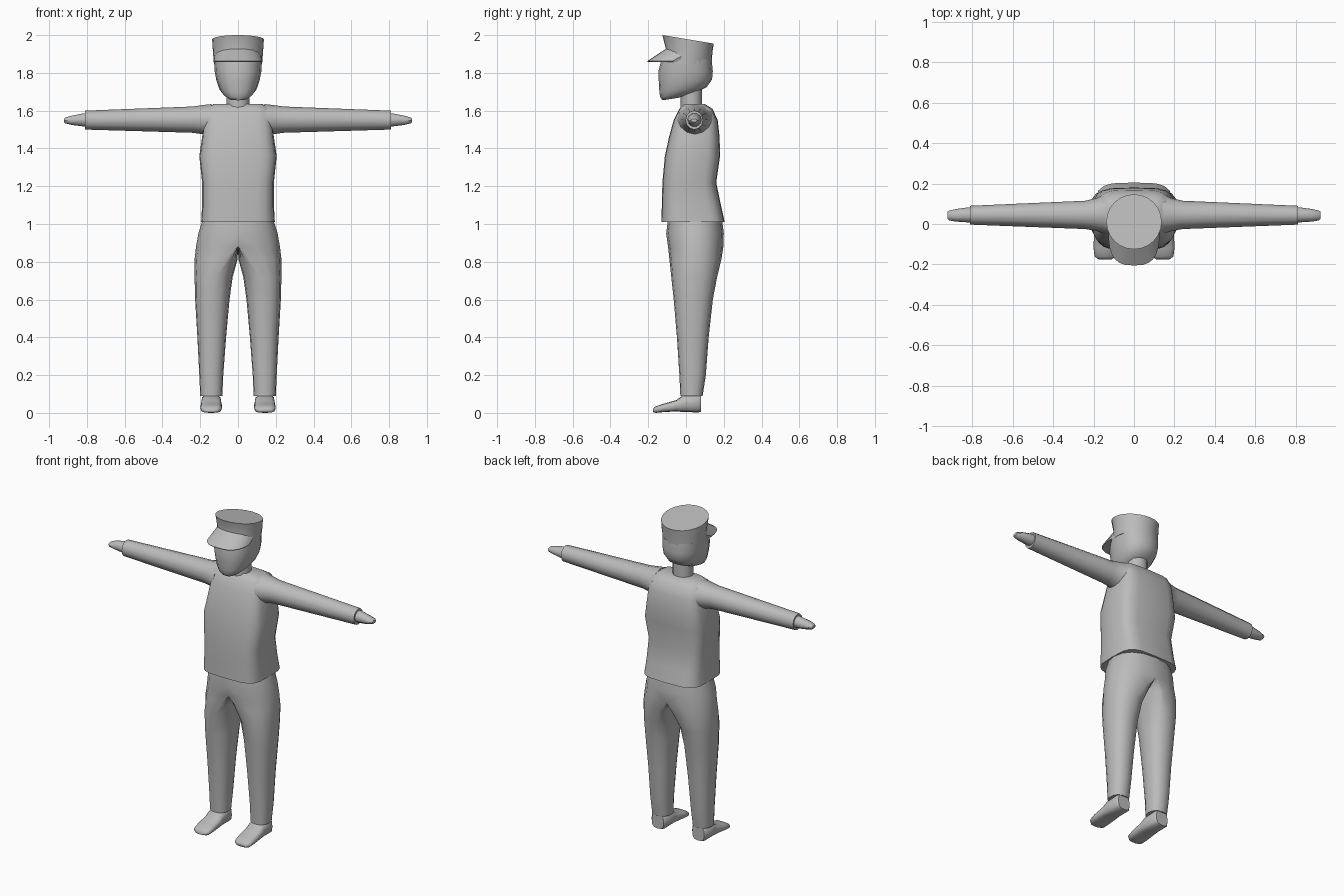
import bpy, bmesh, math
from mathutils import Vector

if "Cube" in bpy.data.objects:
    bpy.data.objects.remove(bpy.data.objects["Cube"])

grey = bpy.data.materials.new("plain grey")
grey.diffuse_color = (0.5, 0.5, 0.5, 1)
grey.use_nodes = True
grey.node_tree.nodes["Principled BSDF"].inputs["Base Color"].default_value = grey.diffuse_color


def oval(a0, a1, b0, b1, sides, power=2.0, flat=0.0):
    """Rounded outline between two ranges; flat pushes the low-a half onto a0."""
    pts = []
    for i in range(sides):
        t = 2 * math.pi * i / sides
        c, s = math.cos(t), math.sin(t)
        u = math.copysign(abs(c) ** (2 / power), c) if abs(c) > 1e-6 else 0.0
        v = math.copysign(abs(s) ** (2 / power), s) if abs(s) > 1e-6 else 0.0
        a = (a0 + a1) / 2 + u * (a1 - a0) / 2
        d = a0 + max(u, 0) * (a1 - a0)
        pts.append((a + (d - a) * flat, (b0 + b1) / 2 + v * (b1 - b0) / 2))
    return pts


def loft(name, rings, mirror=False, angle=40, caps=True):
    """Skin a stack of equal-sized point rings."""
    bm = bmesh.new()
    loops = [[bm.verts.new(p) for p in r] for r in rings]
    n = len(loops[0])
    for lo, hi in zip(loops, loops[1:]):
        for i in range(n):
            j = (i + 1) % n
            bm.faces.new((lo[i], lo[j], hi[j], hi[i]))
    if caps:
        bm.faces.new(loops[0][::-1])
        bm.faces.new(loops[-1])
    bmesh.ops.recalc_face_normals(bm, faces=bm.faces)
    if mirror:  # open the seam on the centre plane
        seam = [f for f in bm.faces if all(abs(v.co.x) < 1e-4 for v in f.verts)]
        bmesh.ops.delete(bm, geom=seam, context='FACES')
    mesh = bpy.data.meshes.new(name)
    bm.to_mesh(mesh)
    bm.free()
    mesh.materials.append(grey)
    ob = bpy.data.objects.new(name, mesh)
    bpy.context.collection.objects.link(ob)
    bpy.ops.object.select_all(action='DESELECT')
    ob.select_set(True)
    bpy.context.view_layer.objects.active = ob
    bpy.ops.object.shade_smooth_by_angle(angle=math.radians(angle))
    if mirror:
        ob.modifiers.new("mirror", 'MIRROR').use_clip = True
    return ob


def level(z, x0, x1, y0, y1, sides, power=2.0, flat=0.0):
    return [(x, y, z) for x, y in oval(x0, x1, y0, y1, sides, power, flat)]


def across_x(x, y0, y1, z0, z1, sides):
    return [(x, y, z) for y, z in oval(y0, y1, z0, z1, sides)]


def across_y(y, x0, x1, z0, z1, sides, power):
    return [(x, y, z) for x, z in oval(x0, x1, z0, z1, sides, power)]


# Jacket body: z, half width, front, back
body = [(1.01, .195, -.13, .205), (1.10, .19, -.128, .185),
        (1.22, .19, -.125, .16), (1.36, .205, -.112, .18),
        (1.46, .19, -.09, .178), (1.55, .18, -.065, .168),
        (1.61, .17, -.035, .14), (1.635, .13, -.01, .10)]
loft("jacket", [level(z, -w, w, f, b, 20, 4) for z, w, f, b in body], angle=50)

# Trousers: z, inner, outer, front, back, flatness of the inside
legs = [(1.03, 0, .185, -.095, .19, 1), (.95, 0, .21, -.105, .20, 1),
        (.88, 0, .222, -.095, .198, 1), (.815, .002, .23, -.088, .188, .5),
        (.72, .028, .23, -.078, .165, .1), (.60, .045, .227, -.065, .142, 0),
        (.40, .063, .215, -.048, .12, 0), (.20, .078, .205, -.035, .105, 0),
        (.09, .083, .20, -.03, .088, 0)]
loft("trousers", [level(z, a, b, f, k, 16, 2.3, fl) for z, a, b, f, k, fl in legs],
     mirror=True, angle=60)

# Shoes run from heel to toe: y, inner, outer, bottom, top
shoe = [(.08, .10, .183, .005, .098), (.065, .088, .195, .003, .10),
        (-.015, .088, .195, .004, .095), (-.05, .085, .198, .008, .068),
        (-.12, .085, .20, .004, .048), (-.16, .09, .195, 0, .035),
        (-.175, .11, .175, .004, .022)]
loft("shoes", [across_y(y, a, b, lo, hi, 12, 3) for y, a, b, lo, hi in shoe],
     mirror=True, angle=50)

# Sleeves: x, front, back, bottom, top
sleeve = [(.14, -.05, .15, 1.455, 1.635), (.185, -.035, .128, 1.475, 1.63),
          (.24, -.025, .115, 1.483, 1.622), (.81, -.003, .09, 1.50, 1.60)]
loft("sleeves", [across_x(x, f, b, lo, hi, 12) for x, f, b, lo, hi in sleeve],
     mirror=True)

# Hands taper to a blunt tip
hand = [(.78, .008, .082, 1.515, 1.588), (.82, .008, .082, 1.515, 1.587),
        (.88, .012, .074, 1.523, 1.575), (.915, .018, .066, 1.532, 1.564),
        (.922, .025, .06, 1.539, 1.557)]
loft("hands", [across_x(x, f, b, lo, hi, 10) for x, f, b, lo, hi in hand],
     mirror=True)

# Neck
loft("neck", [level(z, -.062, .062, -.028, .086, 12) for z in (1.60, 1.74)])

# Head: z at chin, z at nape, half width, front, back
head = [(1.655, 1.668, .045, -.125, -.04), (1.672, 1.70, .078, -.137, .06),
        (1.70, 1.725, .098, -.141, .11), (1.75, 1.765, .114, -.144, .138),
        (1.81, 1.81, .124, -.146, .142), (1.87, 1.87, .127, -.13, .136)]
rings = []
for zf, zb, w, f, b in head:
    rings.append([(x, y, zf + (zb - zf) * (y - f) / (b - f))
                  for x, y in oval(-w, w, f, b, 16, 2.3)])
loft("head", rings, angle=60)

# Cap crown with its top sloping down to the back
crown = []
for z, w, f, b, drop in [(1.85, .128, -.12, .136, 0), (1.92, .133, -.105, .14, .01),
                         (2.0, .137, -.125, .147, .045)]:
    crown.append([(x, y, z - drop * (y - f) / (b - f))
                  for x, y in oval(-w, w, f, b, 24)])
loft("cap_crown", crown)

# Cap visor: a wedge fanned around the front of the crown
fan = []
for i in range(13):
    t = math.radians(-172 + 164 * i / 12)
    c, s = math.cos(t), math.sin(t)
    reach = -s
    sx = math.copysign(abs(c) ** .7, c)
    top = (.125 * c, .015 + .115 * s, 1.895 + .037 * reach)
    tip = (.127 * sx, -.03 - .175 * reach ** .7, 1.862)
    low = (tip[0] * .985, tip[1] + .004, 1.857)
    back = (.11 * c, .01 + .11 * s, 1.857)
    fan.append([top, tip, low, back])
loft("cap_visor", fan, angle=35)
